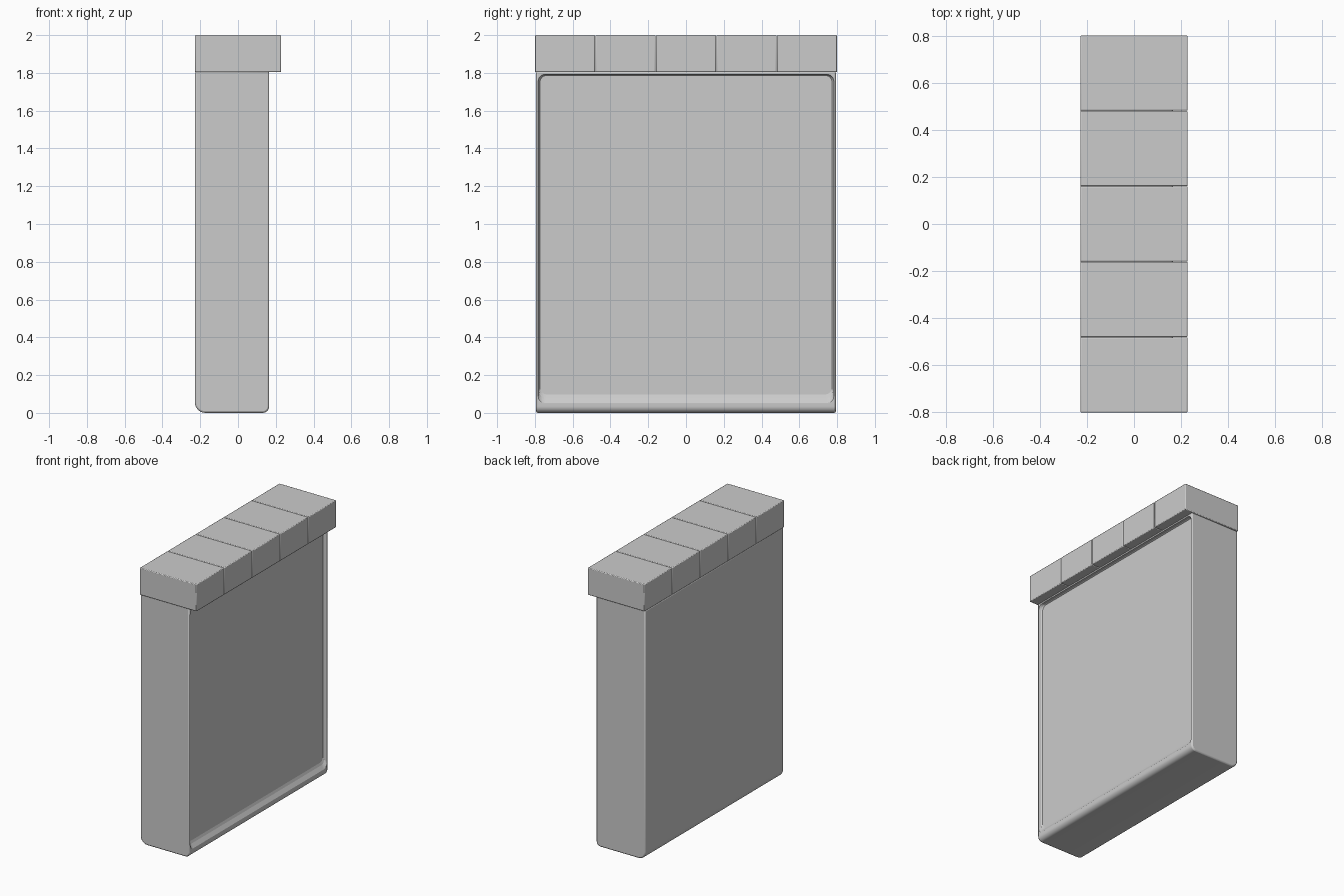
import bpy, bmesh, math

if "Cube" in bpy.data.objects:
    bpy.data.objects.remove(bpy.data.objects["Cube"])


def finish(bm, name):
    bmesh.ops.recalc_face_normals(bm, faces=bm.faces)
    me = bpy.data.meshes.new(name)
    bm.to_mesh(me)
    bm.free()
    ob = bpy.data.objects.new(name, me)
    bpy.context.collection.objects.link(ob)
    return ob


def bevel(ob, width, segments=2):
    m = ob.modifiers.new("bevel", 'BEVEL')
    m.width, m.segments = width, segments
    m.limit_method, m.angle_limit = 'ANGLE', math.radians(40)


def smooth(ob):
    bpy.ops.object.select_all(action='DESELECT')
    bpy.context.view_layer.objects.active = ob
    ob.select_set(True)
    bpy.ops.object.shade_smooth_by_angle(angle=math.radians(35))


def rounded(corners, n=6):
    # corners: (a, b, radius, start angle) -> list of 2D points
    pts = []
    for a, b, r, start in corners:
        for i in range(n + 1):
            t = math.radians(start + 90 * i / n)
            pts.append((a + r * math.cos(t), b + r * math.sin(t)))
    return pts


def loft(sections, name):
    # join matching rings of 3D points and cap both ends
    bm = bmesh.new()
    rings = [[bm.verts.new(p) for p in s] for s in sections]
    n = len(rings[0])
    for r, s in zip(rings, rings[1:]):
        for i in range(n):
            bm.faces.new((r[i], r[(i + 1) % n], s[(i + 1) % n], s[i]))
    bm.faces.new(rings[0])
    bm.faces.new(rings[-1])
    return finish(bm, name)


# Body: slab with a rounded bottom
prof = [(0.165, 1.808), (-0.228, 1.808)]
prof += rounded([(-0.173, 0.055, 0.055, 180), (0.13, 0.035, 0.035, 270)])
body = loft([[(x, y, z) for x, z in prof] for y in (-0.793, 0.793)], "body")
bevel(body, 0.009)


# Shallow panel recess on the right side, with a sloping lower lip
def panel(x, y, z0, z1, r=0.035):
    ring = rounded([(y - r, z1 - r, r, 0), (r - y, z1 - r, r, 90),
                    (r - y, z0 + r, r, 180), (y - r, z0 + r, r, 270)])
    return [(x, a, b) for a, b in ring]


cutter = loft([panel(0.14, 0.773, 0.098, 1.786),
               panel(0.147, 0.778, 0.08, 1.789),
               panel(0.167, 0.783, 0.05, 1.792),
               panel(0.25, 0.783, 0.05, 1.792)], "recess_cutter")
cutter.hide_render = True
cutter.hide_viewport = False
cutter.display_type = 'WIRE'
cut = body.modifiers.new("recess", 'BOOLEAN')
cut.operation, cut.object, cut.solver = 'DIFFERENCE', cutter, 'EXACT'
smooth(body)

# Top coping: five equal blocks
for i in range(5):
    bm = bmesh.new()
    bmesh.ops.create_cube(bm, size=1)
    bmesh.ops.scale(bm, vec=(0.456, 0.319, 0.196), verts=bm.verts)
    bmesh.ops.translate(bm, vec=(0, (i - 2) * 0.3205, 1.902), verts=bm.verts)
    block = finish(bm, f"cap_block_{i + 1}")
    bevel(block, 0.005)
    smooth(block)
